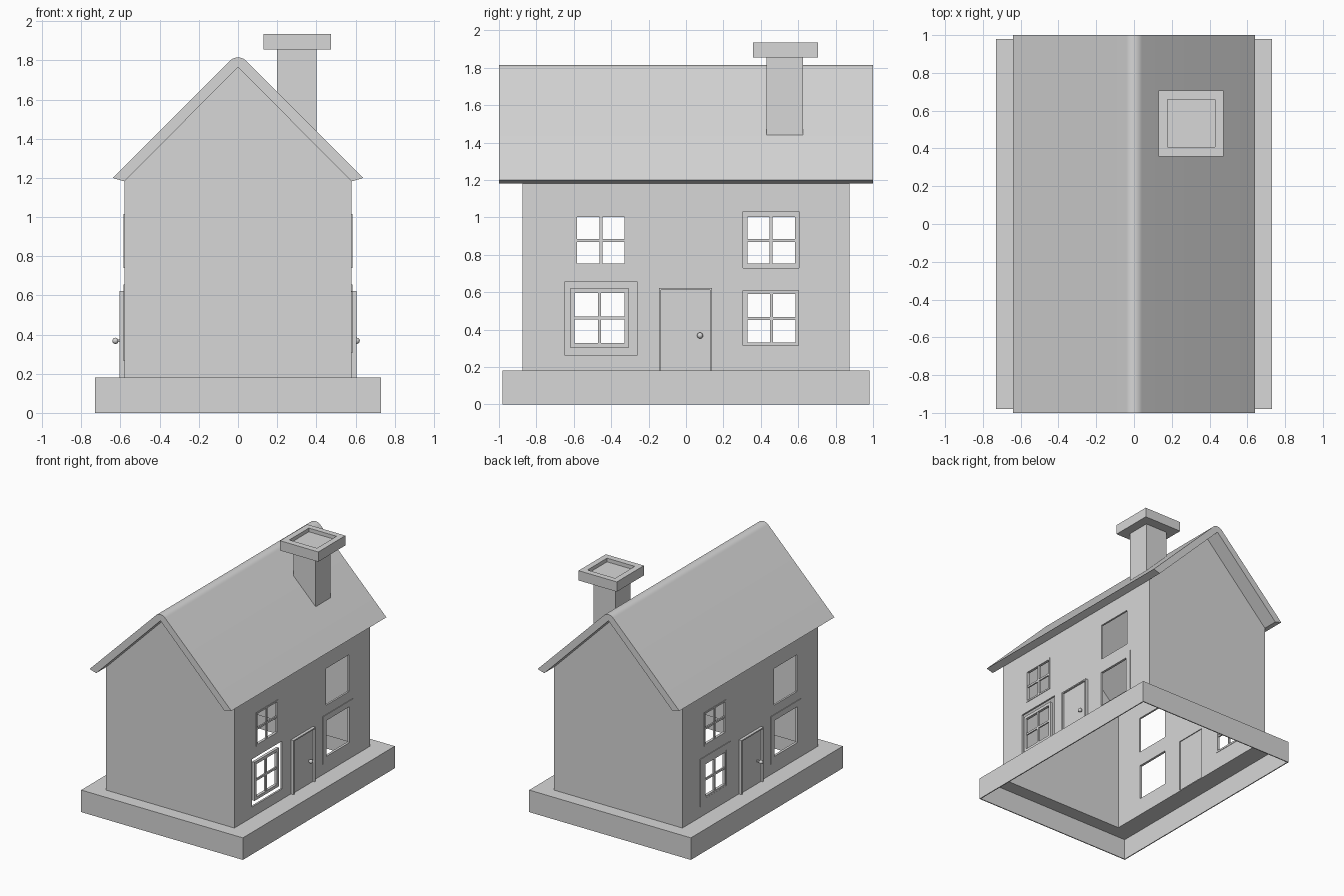
import bpy, bmesh, math

cube = bpy.data.objects.get("Cube")
if cube:
    bpy.data.objects.remove(cube, do_unlink=True)

grey = bpy.data.materials.new("plain grey")
grey.use_nodes = True
grey.diffuse_color = (0.68, 0.68, 0.68, 1)
grey.node_tree.nodes["Principled BSDF"].inputs["Base Color"].default_value = (0.68, 0.68, 0.68, 1)


def finish(name, bm):
    bmesh.ops.recalc_face_normals(bm, faces=bm.faces)
    mesh = bpy.data.meshes.new(name)
    bm.to_mesh(mesh)
    bm.free()
    mesh.materials.append(grey)
    ob = bpy.data.objects.new(name, mesh)
    bpy.context.collection.objects.link(ob)
    return ob


def boxes(name, ranges):
    """One object from boxes given as (x0, x1, y0, y1, z0, z1)."""
    bm = bmesh.new()
    for x0, x1, y0, y1, z0, z1 in ranges:
        verts = bmesh.ops.create_cube(bm, size=1)["verts"]
        for v in verts:
            v.co.x = x1 if v.co.x > 0 else x0
            v.co.y = y1 if v.co.y > 0 else y0
            v.co.z = z1 if v.co.z > 0 else z0
    return finish(name, bm)


def prism(name, profile, y0, y1):
    """Extrude an x-z profile along y."""
    bm = bmesh.new()
    face = bm.faces.new([bm.verts.new((x, y0, z)) for x, z in profile])
    out = bmesh.ops.extrude_face_region(bm, geom=[face])["geom"]
    for v in out:
        if isinstance(v, bmesh.types.BMVert):
            v.co.y = y1
    return finish(name, bm)


def activate(ob):
    bpy.ops.object.select_all(action='DESELECT')
    ob.select_set(True)
    bpy.context.view_layer.objects.active = ob


def cut(ob, cutter):
    cutter.hide_render = True
    mod = ob.modifiers.new("cut", 'BOOLEAN')
    mod.operation = 'DIFFERENCE'
    mod.solver = 'EXACT'
    mod.object = cutter
    activate(ob)
    bpy.ops.object.modifier_apply(modifier=mod.name)
    bpy.data.objects.remove(cutter, do_unlink=True)


def side_box(s, a, b, y0, y1, z0, z1):
    """Box on the +x (s=1) or -x (s=-1) wall between depths a and b."""
    return (min(s * a, s * b), max(s * a, s * b), y0, y1, z0, z1)


def ring(s, a, b, outer, inner):
    """Four bars filling the space between two rectangles on a side wall."""
    y0, y1, z0, z1 = outer
    u0, u1, w0, w1 = inner
    return [side_box(s, a, b, y0, u0, z0, z1), side_box(s, a, b, u1, y1, z0, z1),
            side_box(s, a, b, u0, u1, z0, w0), side_box(s, a, b, u0, u1, w1, z1)]


# Hollow plinth, open underneath
base = boxes("base", [(-.73, .73, -.98, .98, 0, .18)])
cut(base, boxes("base_cavity", [(-.722, .722, -.972, .972, -.1, .172)]))
cut(base, boxes("base_opening", [(-.565, .565, -.86, .86, .1, .3)]))

# Hollow walls with gables
walls = prism("walls", [(-.58, .172), (.58, .172), (.58, 1.19), (0, 1.77), (-.58, 1.19)], -.875, .875)
cut(walls, prism("walls_cavity", [(-.565, .1), (.565, .1), (.565, 1.18), (0, 1.745), (-.565, 1.18)], -.86, .86))

# Window openings: the two sides are turned half round from each other
framed_up = (-.595, -.315, .74, 1.015)
framed_low = (-.6, -.315, .315, .605)
wide_low = (-.65, -.26, .265, .655)
open_up = (.305, .605, .73, 1.03)
open_low = (.305, .602, .315, .608)
door = (-.135, .128, .18, .612)


def turned(rect, s):
    y0, y1, z0, z1 = rect
    return rect if s > 0 else (-y1, -y0, z0, z1)


for s in (1, -1):
    low = wide_low if s > 0 else framed_low
    for rect in (framed_up, low, open_up, open_low, door):
        cut(walls, boxes("opening", [side_box(s, .5, .7, *turned(rect, s))]))


def window(name, s, rect, w):
    """Window frame with a cross of glazing bars."""
    y0, y1, z0, z1 = rect
    inner = (y0 + w, y1 - w, z0 + w, z1 - w)
    yc, zc, h = (y0 + y1) / 2, (z0 + z1) / 2, .008
    parts = ring(s, .562, .584, rect, inner)
    parts.append(side_box(s, .566, .58, yc - h, yc + h, inner[2], inner[3]))
    parts.append(side_box(s, .567, .579, inner[0], inner[1], zc - h, zc + h))
    boxes(name, parts)


for s, side in ((1, "left"), (-1, "right")):
    window(side + "_upper_window", s, turned(framed_up, s), .013)
    if s > 0:
        window(side + "_lower_window", s, (-.62, -.305, .305, .62), .024)
    else:
        window(side + "_lower_window", s, turned(framed_low, s), .015)
        boxes(side + "_framed_surround", ring(s, .575, .585, turned(wide_low, s), turned(framed_low, s)))
    # Thin raised surround of the unglazed lower window
    boxes(side + "_open_surround",
          ring(s, .575, .585, turned((.26, .65, .265, .655), s), turned(open_low, s)))

    # Door leaf, casing and knob
    y0, y1, z0, z1 = turned(door, s)
    boxes(side + "_door", [side_box(s, .572, .588, y0, y1, z0, z1)])
    boxes(side + "_door_casing", [
        side_box(s, .57, .604, y0 - .01, y0, z0, z1 + .01),
        side_box(s, .57, .604, y1, y1 + .01, z0, z1 + .01),
        side_box(s, .57, .604, y0, y1, z1, z1 + .01)])
    reach = .606 if s > 0 else .626
    boxes(side + "_knob_stem", [side_box(s, .58, reach, s * .075 - .006, s * .075 + .006, .362, .374)])
    bm = bmesh.new()
    bmesh.ops.create_uvsphere(bm, u_segments=12, v_segments=8, radius=.016)
    bmesh.ops.translate(bm, verts=bm.verts, vec=(s * reach, s * .075, .368))
    activate(finish(side + "_door_knob", bm))
    bpy.ops.object.shade_smooth_by_angle()

# Roof slab with a rounded ridge
r = .06
ridge = [(r * math.sin(a), 1.755 + r * math.cos(a))
         for a in (math.radians(d) for d in range(-45, 46, 9))]
roof = prism("roof", [(-.64, 1.2)] + ridge + [(.64, 1.2), (.58, 1.182), (0, 1.765), (-.58, 1.182)], -1, 1)
activate(roof)
bpy.ops.object.shade_smooth_by_angle(angle=math.radians(25))

# Chimney stack and recessed cap
prism("chimney", [(.2, 1.6), (.4, 1.4), (.4, 1.87), (.2, 1.87)], .43, .625)
cap = boxes("chimney_cap", [(.13, .475, .357, .707, 1.855, 1.935)])
cut(cap, boxes("cap_recess", [(.178, .428, .407, .66, 1.905, 2.0)]))
